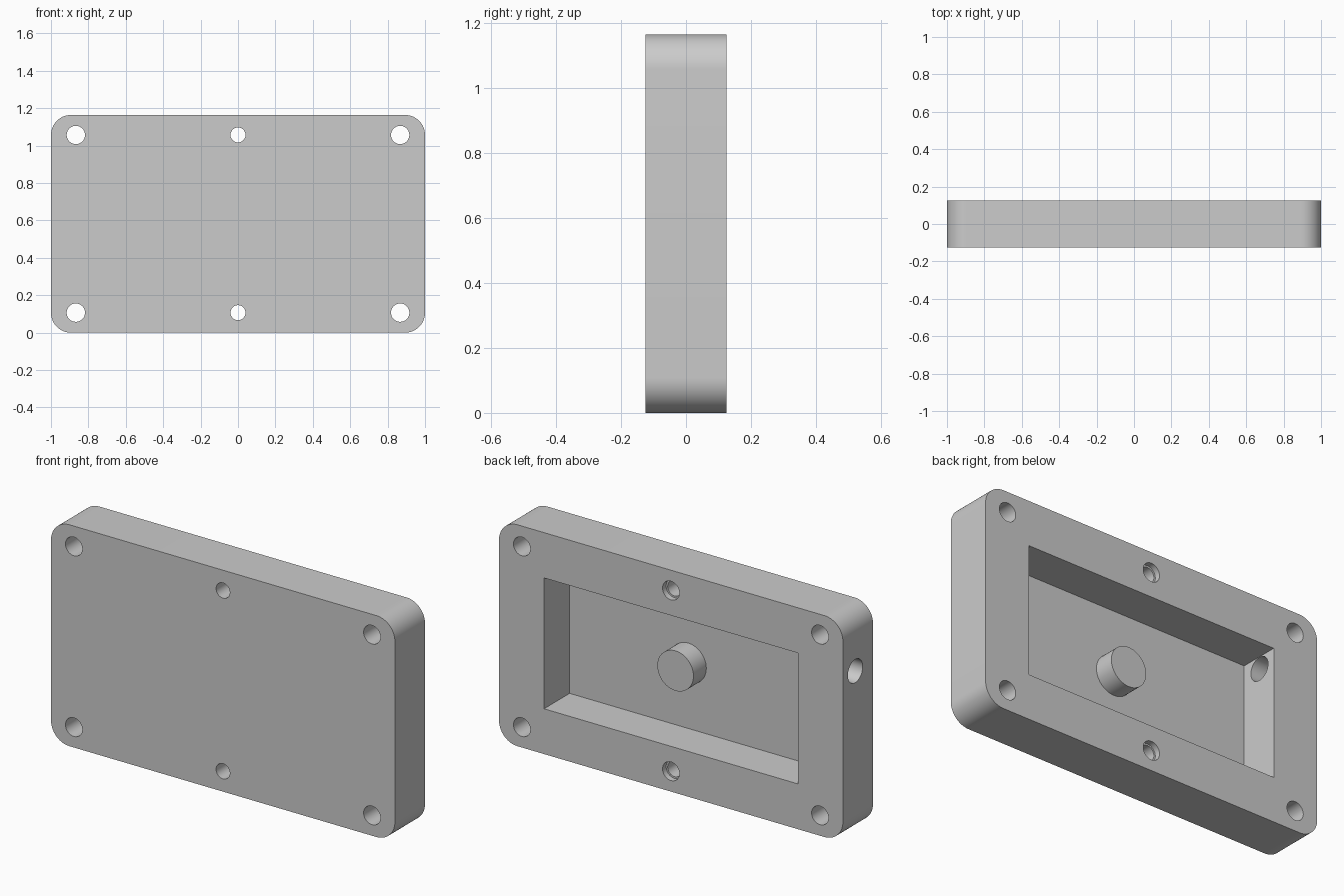
import bpy, bmesh, math
from mathutils import Matrix, Vector

if "Cube" in bpy.data.objects:
    bpy.data.objects.remove(bpy.data.objects["Cube"], do_unlink=True)

W, D, H = 2.0, 0.25, 1.164      # overall width, depth, height
MID = H / 2
BACK = D / 2
FLOOR = -0.0875                 # pocket floor

grey = bpy.data.materials.new("plain grey")
grey.use_nodes = True
colour = (0.6, 0.6, 0.6, 1)
grey.diffuse_color = colour
grey.node_tree.nodes["Principled BSDF"].inputs["Base Color"].default_value = colour


def make(name, bm):
    mesh = bpy.data.meshes.new(name)
    bmesh.ops.recalc_face_normals(bm, faces=bm.faces)
    bm.to_mesh(mesh)
    bm.free()
    mesh.materials.append(grey)
    ob = bpy.data.objects.new(name, mesh)
    bpy.context.collection.objects.link(ob)
    return ob


def box(name, size, centre):
    bm = bmesh.new()
    bmesh.ops.create_cube(bm, size=1)
    bmesh.ops.scale(bm, vec=size, verts=bm.verts)
    bmesh.ops.translate(bm, vec=centre, verts=bm.verts)
    return make(name, bm)


def rod(name, start, end, radius):
    a, b = Vector(start), Vector(end)
    turn = (b - a).to_track_quat('Z', 'Y').to_matrix().to_4x4()
    bm = bmesh.new()
    bmesh.ops.create_cone(bm, cap_ends=True, segments=48, radius1=radius, radius2=radius,
                          depth=(b - a).length,
                          matrix=Matrix.Translation((a + b) / 2) @ turn)
    return make(name, bm)


def smooth(ob):
    bpy.ops.object.select_all(action='DESELECT')
    ob.select_set(True)
    bpy.context.view_layer.objects.active = ob
    bpy.ops.object.shade_smooth_by_angle(angle=math.radians(30))


# Housing block with rounded upright corners
bm = bmesh.new()
bmesh.ops.create_cube(bm, size=1)
bmesh.ops.scale(bm, vec=(W, D, H), verts=bm.verts)
bmesh.ops.translate(bm, vec=(0, 0, MID), verts=bm.verts)
corners = [e for e in bm.edges if abs(e.verts[0].co.y - e.verts[1].co.y) > D / 2]
bmesh.ops.bevel(bm, geom=corners, offset=0.107, segments=14, profile=0.5, affect='EDGES')
housing = make("housing", bm)

# Cutters: rear pocket, cable hole, screw holes and counterbores
cutters = [box("pocket_cutter", (1.476, 0.4, 0.688), (0, FLOOR + 0.2, MID)),
           rod("cable_hole_cutter", (-1.1, 0.022, 0.862), (-0.6, 0.022, 0.862), 0.0615)]
for z in (MID - 0.475, MID + 0.475):
    for x in (-0.867, 0, 0.867):
        radius = 0.049 if x else 0.04
        cutters.append(rod("screw_hole_cutter", (x, -0.3, z), (x, 0.3, z), radius))
    cutters.append(rod("counterbore_cutter", (0, BACK - 0.03, z), (0, 0.3, z), 0.049))

bpy.context.view_layer.objects.active = housing
for cutter in cutters:
    cutter.hide_render = True
    mod = housing.modifiers.new("cut", 'BOOLEAN')
    mod.operation = 'DIFFERENCE'
    mod.solver = 'EXACT'
    mod.object = cutter
    bpy.ops.object.modifier_apply(modifier=mod.name)
    bpy.data.objects.remove(cutter, do_unlink=True)
smooth(housing)

# Round boss standing on the pocket floor
smooth(rod("boss", (0.048, FLOOR - 0.01, MID), (0.048, FLOOR + 0.107, MID), 0.105))
